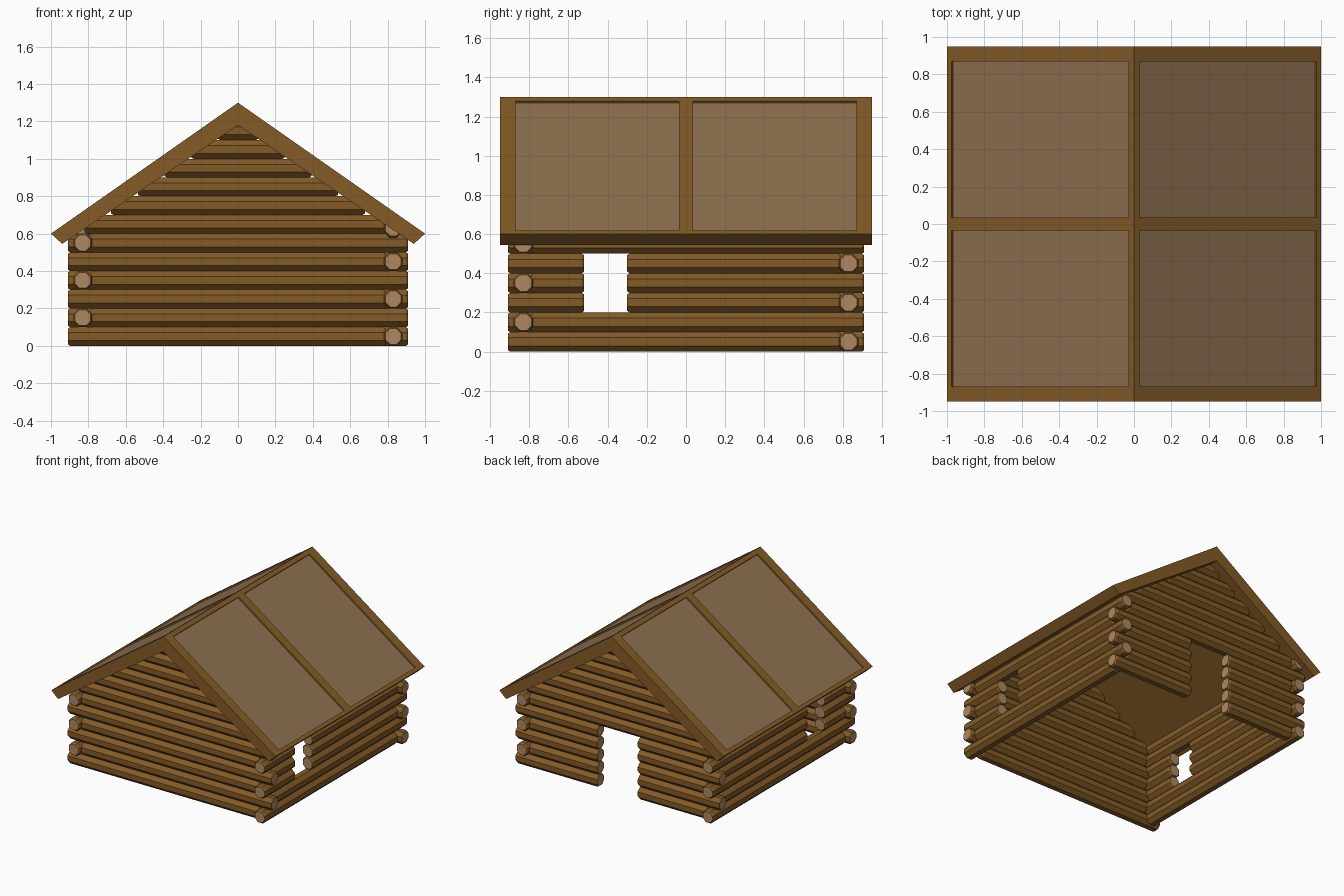
import bpy, bmesh
from math import pi, cos, sin
from mathutils import Matrix, Vector

if "Cube" in bpy.data.objects:
    bpy.data.objects.remove(bpy.data.objects["Cube"])


def material(name, rgb):
    m = bpy.data.materials.new(name)
    m.diffuse_color = (*rgb, 1)
    m.use_nodes = True
    m.node_tree.nodes["Principled BSDF"].inputs["Base Color"].default_value = m.diffuse_color
    return m


BARK = material("bark", (0.23, 0.105, 0.02))
CUT_WOOD = material("cut_wood", (0.42, 0.25, 0.12))
PANEL = material("roof_panel", (0.27, 0.165, 0.08))


def finish(name, bm, mats):
    bmesh.ops.recalc_face_normals(bm, faces=bm.faces)
    mesh = bpy.data.meshes.new(name)
    bm.to_mesh(mesh)
    bm.free()
    for m in mats:
        mesh.materials.append(m)
    ob = bpy.data.objects.new(name, mesh)
    bpy.context.collection.objects.link(ob)
    return ob


R = 0.05 / cos(pi / 8)      # octagon with flats 0.05 from its axis
WALL = 0.83                 # wall axis distance from centre
LONG, SHORT = 0.91, 0.79    # overlapping / butting log ends


def add_log(bm, x0, x1, z):
    """Octagonal log along x with bevelled, pale cut ends."""
    c = 0.012
    rings = []
    for x, r in ((x0, R * 0.84), (x0 + c, R), (x1 - c, R), (x1, R * 0.84)):
        rings.append([bm.verts.new((x, -WALL + r * cos(a), z + r * sin(a)))
                      for a in [(k + 0.5) * pi / 4 for k in range(8)]])
    for p, q in zip(rings, rings[1:]):
        for k in range(8):
            n = (k + 1) % 8
            bm.faces.new((p[k], p[n], q[n], q[k]))
    for ring in (rings[0], rings[-1]):
        bm.faces.new(ring).material_index = 1


def build_wall(name, quarter_turns, opening=None, rows=(), gable=False):
    bm = bmesh.new()
    for row in range(6 if gable else 7):
        z = 0.05 + 0.1 * row if row < 6 else 0.63   # top plate tucks in the roof
        x0, x1 = (-LONG, SHORT) if row % 2 == 0 else (-SHORT, LONG)
        if row in rows:
            add_log(bm, x0, opening[0], z)
            add_log(bm, opening[1], x1, z)
        else:
            add_log(bm, x0, x1, z)
    if gable:
        for row in range(6, 12):
            z = 0.05 + 0.1 * row
            half = (1.225 - z) / 0.7
            add_log(bm, -half, half, z)
    bm.transform(Matrix.Rotation(quarter_turns * pi / 2, 4, 'Z'))
    finish(name, bm, (BARK, CUT_WOOD))


# Log walls, pinwheel overlap at the corners
build_wall("front_wall", 0, gable=True)
build_wall("right_wall", 1, (-0.52, -0.30), (2, 3, 4))
build_wall("back_wall", 2, (-0.18, 0.18), (0, 1, 2, 3, 4), gable=True)
build_wall("left_wall", 3, (0.30, 0.52), (2, 3, 4))

# Gable roof: cross-section lofted along y, with four recessed panels
top = [(x, 1.3 - 0.7 * abs(x)) for x in (-1, -0.975, -0.03, 0, 0.03, 0.975, 1)]
profile = top + [(0.94, 0.545), (0, 1.18), (-0.94, 0.545)]
stations = (-0.95, -0.87, -0.035, 0.035, 0.87, 0.95)
bm = bmesh.new()
rings = [[bm.verts.new((x, y, z)) for x, z in profile] for y in stations]
panels = []
count = len(profile)
for s in range(len(stations) - 1):
    for k in range(count):
        n = (k + 1) % count
        f = bm.faces.new((rings[s][k], rings[s][n], rings[s + 1][n], rings[s + 1][k]))
        if s in (1, 3) and k in (1, 4):
            panels.append(f)
for ring in (rings[0], rings[-1]):
    bm.faces.new(ring)
sunk = bmesh.ops.extrude_discrete_faces(bm, faces=panels)["faces"]
for f in sunk:
    f.material_index = 1
    side = 1 if f.calc_center_median().x > 0 else -1
    down = Vector((0.7 * side, 0, 1)).normalized() * -0.012
    bmesh.ops.translate(bm, verts=f.verts, vec=down)
for f in bm.faces:
    f.material_index = 1 if f in sunk else 0
finish("roof", bm, (BARK, PANEL))
